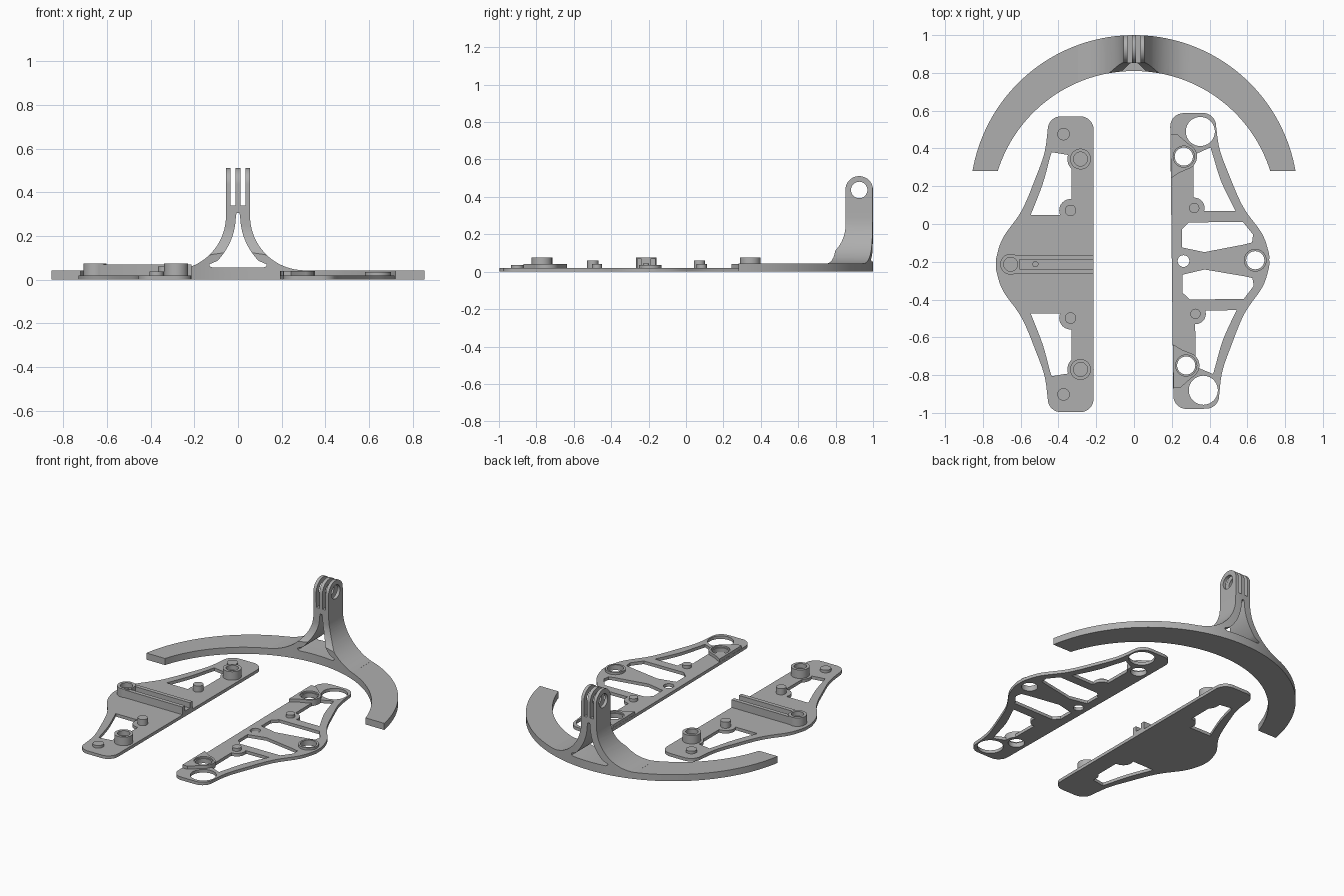
import bpy, bmesh, math
from mathutils import Matrix

if "Cube" in bpy.data.objects:
    bpy.data.objects.remove(bpy.data.objects["Cube"])

grey = bpy.data.materials.new("light grey")
grey.diffuse_color = (0.43, 0.43, 0.43, 1)
grey.use_nodes = True
grey.node_tree.nodes["Principled BSDF"].inputs["Base Color"].default_value = grey.diffuse_color


def prism(name, pts, h0, h1, axis="z"):
    """Extrude a closed 2D outline along one axis."""
    place = {"z": lambda p, h: (p[0], p[1], h),
             "y": lambda p, h: (p[0], h, p[1]),
             "x": lambda p, h: (h, p[0], p[1])}[axis]
    bm = bmesh.new()
    lo = [bm.verts.new(place(p, h0)) for p in pts]
    hi = [bm.verts.new(place(p, h1)) for p in pts]
    bm.faces.new(lo)
    bm.faces.new(hi)
    n = len(pts)
    for i in range(n):
        j = (i + 1) % n
        bm.faces.new((lo[i], lo[j], hi[j], hi[i]))
    bmesh.ops.recalc_face_normals(bm, faces=bm.faces)
    me = bpy.data.meshes.new(name)
    bm.to_mesh(me)
    bm.free()
    me.materials.append(grey)
    ob = bpy.data.objects.new(name, me)
    bpy.context.collection.objects.link(ob)
    return ob


def arc(cx, cy, r, a0, a1, n=16):
    return [(cx + r * math.cos(math.radians(a0 + (a1 - a0) * i / n)),
             cy + r * math.sin(math.radians(a0 + (a1 - a0) * i / n))) for i in range(n + 1)]


def disc(c, r, z0, z1, axis="z", n=40):
    return prism("disc", arc(c[0], c[1], r, 0, 360 - 360 / n, n - 1), z0, z1, axis)


def spline(p, n=6):
    """Smooth curve through the given points."""
    q = [p[0]] + p + [p[-1]]
    out = []
    for a, b, c, d in zip(q, q[1:], q[2:], q[3:]):
        for i in range(n):
            t = i / n
            out.append(tuple(0.5 * (2 * b[k] + (c[k] - a[k]) * t
                                    + (2 * a[k] - 5 * b[k] + 4 * c[k] - d[k]) * t * t
                                    + (3 * b[k] - a[k] - 3 * c[k] + d[k]) * t ** 3) for k in (0, 1)))
    return out + [p[-1]]


def combine(ob, tool, op):
    m = ob.modifiers.new("cut", "BOOLEAN")
    m.operation, m.solver, m.object = op, "EXACT", tool
    bpy.context.view_layer.objects.active = ob
    bpy.ops.object.modifier_apply(modifier=m.name)
    bpy.data.objects.remove(tool)


def add(ob, tool):
    combine(ob, tool, "UNION")


def cut(ob, tool):
    combine(ob, tool, "DIFFERENCE")


def flip(pts, s):
    return [(x, y * s) for x, y in pts]


def finish(ob, matrix=None):
    if matrix:
        ob.data.transform(matrix)
        if matrix.determinant() < 0:
            ob.data.flip_normals()
    bpy.ops.object.select_all(action="DESELECT")
    ob.select_set(True)
    bpy.context.view_layer.objects.active = ob
    bpy.ops.object.shade_smooth_by_angle(angle=math.radians(30))


# Plate outline shared by both wings: straight inner edge, bulging outer edge
def plate(name, inner):
    d = inner - 0.214
    side = spline([(.73, 0), (.727, .043), (.692, .143), (.595, .283), (.52, .46),
                   (.474, .59), (.457, .71)])
    half = side + arc(.387, .713, .07, 0, 90, 8)[1:] + arc(.284, .713, .07, 90, 180, 8)
    half = [(x + d, y) for x, y in half]
    return prism(name, half + [(x, -y) for x, y in reversed(half[1:])], 0, T)


T = 0.02

# Left plate, built on +x then mirrored
left = plate("left_plate", .214)
edge = spline([(.547, .261), (.484, .423), (.447, .557), (.436, .593)])
for s in (1, -1):
    cut(left, prism("window", flip(edge + [(.345, .578), (.33, .56), (.33, .261)], s), -.1, .1))
    add(left, disc((.283, s * .557), .07, 0, T))
    add(left, disc((.336, s * .285), .06, 0, T))
    # pegs and hollow posts
    add(left, disc((.373, s * .689), .033, .01, .037))
    add(left, disc((.336, s * .285), .03, .01, .06))
    add(left, disc((.283, s * .557), .055, .01, .075))
    cut(left, disc((.283, s * .557), .037, .045, .1))

# Central channel rail and its end post
add(left, prism("rail", [(.214, -.05), (.65, -.05), (.65, .05), (.214, .05)], .01, .07))
add(left, disc((.653, 0), .055, .01, .075))
cut(left, prism("groove", [(.2, -.024), (.605, -.024), (.605, .024), (.2, .024)], .035, .1))
cut(left, disc((.653, 0), .037, .045, .1))
add(left, disc((.522, 0), .016, .03, .045))
finish(left, Matrix.Translation((0, -.213, 0)) @ Matrix.Diagonal((-1, 1, 1, 1)))

# Right plate, an open frame
right = plate("right_plate", .2)
edge = spline([(.54, .263), (.468, .415), (.428, .545), (.412, .60)])
for s in (1, -1):
    cut(right, prism("window", flip(edge + [(.32, .56), (.32, .263)], s), -.1, .1))
    cut(right, prism("bay", flip([(.256, .168), (.293, .204), (.579, .204), (.632, .136),
                                  (.626, .094), (.584, .084), (.373, .046), (.256, .072)], s), -.1, .1))
    add(right, disc((.27, s * .553), .07, 0, .04))
    add(right, disc((.322, s * .28), .055, 0, T))
    # raised wedge beside each small ring
    add(right, prism("wedge", flip([(.201, .44), (.201, .672), (.236, .672),
                                    (.305, .612), (.30, .49), (.25, .47)], s), .005, .04))
    cut(right, disc((.359, s * .685), .077, -.1, .1))
    cut(right, disc((.27, s * .553), .048, -.1, .1))
    cut(right, disc((.27, s * .553), .056, .03, .1))
    add(right, disc((.322, s * .28), .027, .01, .04))
add(right, disc((.642, 0), .06, 0, .035))
cut(right, disc((.642, 0), .048, -.1, .1))
cut(right, disc((.262, 0), .031, -.1, .1))
finish(right, Matrix.Translation((.46, -.194, 0)) @ Matrix.Rotation(.0115, 4, "Z")
       @ Matrix.Translation((-.46, 0, 0)))


# Crescent plan used for both the band and the mount
def crescent(name, h):
    a = math.degrees(math.atan2(.148, .855))
    b = math.degrees(math.atan2(.226, .721))
    return prism(name, arc(0, .132, .868, a, 180 - a, 72) + arc(0, .054, .756, 180 - b, b, 72), 0, h)


band = crescent("curved_band", .043)

# Flared mount: front profile, limited by side profile and crescent plan
flare = arc(.305, .293, .25, 268, 180, 20) + [(.054, .6)]
flare = [(.305, .005)] + flare
mount = prism("mount", flare + [(-x, z) for x, z in reversed(flare)], .5, 1.2, "y")
front = arc(.653, .25, .2, 270, 360, 20)
lug = prism("lug", [(.653, -.05), (1.001, -.05)] + arc(.926, .437, .074, 0, 180, 24)
            + front[::-1], -.5, .5, "x")
combine(mount, lug, "INTERSECT")
combine(mount, crescent("plan", .8), "INTERSECT")
# rounded triangular opening
inner = [(.115, .055), (.128, .06), (.132, .07)] + [
    p for p in arc(.305, .293, .295, 228, 182, 14) if p[1] > .08] + [(.007, .305)]
cut(mount, prism("opening", inner + [(-x, z) for x, z in reversed(inner)], .4, 1.3, "y"))
# slots between the three fingers, and the pin hole
for s in (1, -1):
    cut(mount, prism("slot", [(s * .011, .34), (s * .034, .34), (s * .034, .7), (s * .011, .7)],
                     .4, 1.3, "y"))
cut(mount, disc((.926, .437), .044, -.3, .3, "x"))
add(band, mount)
finish(band)
